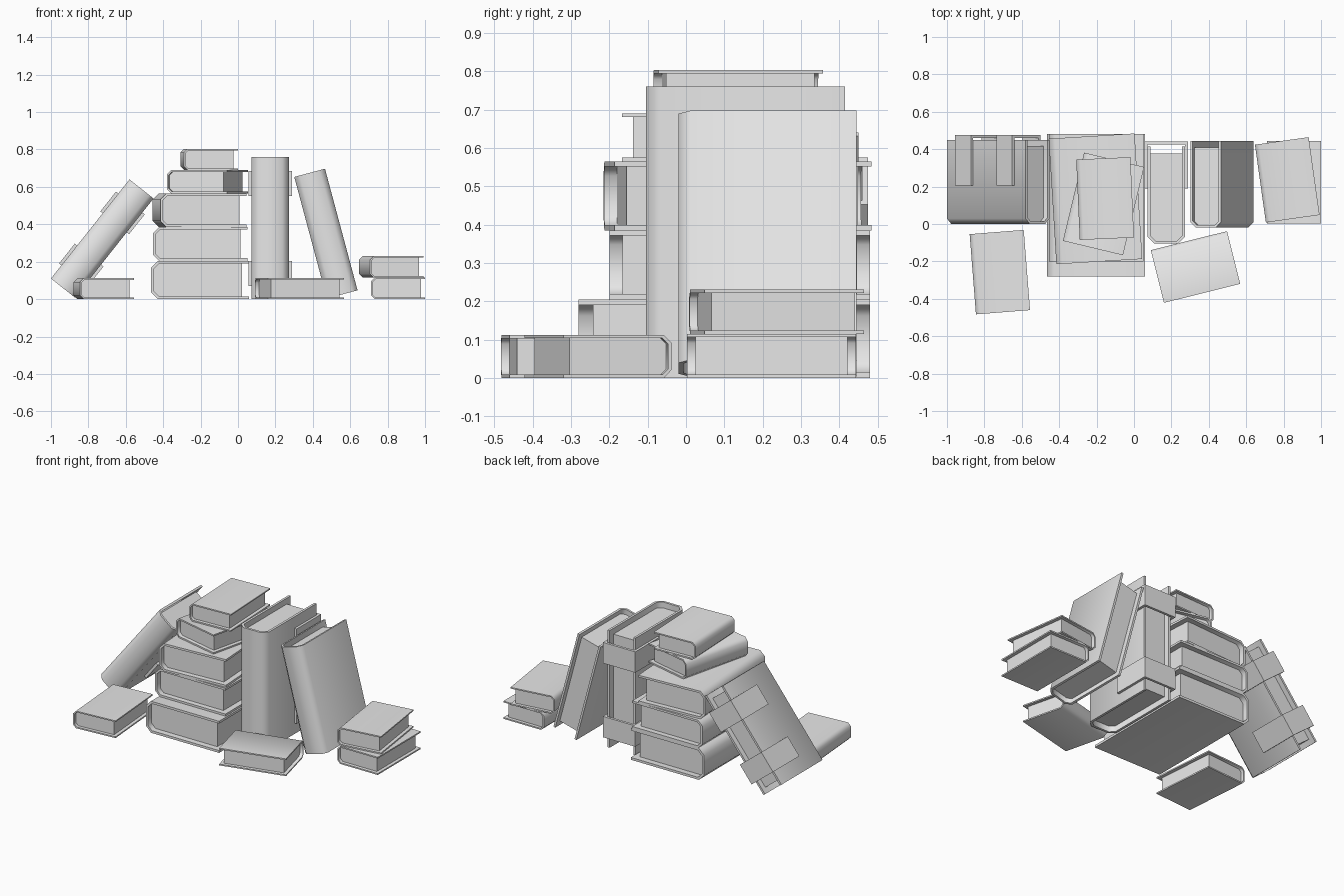
import bpy, bmesh
from math import radians
from mathutils import Matrix, Vector

if "Cube" in bpy.data.objects:
    bpy.data.objects.remove(bpy.data.objects["Cube"], do_unlink=True)

grey = bpy.data.materials.new("plain_grey")
grey.use_nodes = True
grey.diffuse_color = (0.8, 0.8, 0.8, 1)
grey.node_tree.nodes["Principled BSDF"].inputs["Base Color"].default_value = (0.8, 0.8, 0.8, 1)


def extrude(name, profile, y0, y1, matrix):
    """Extrude an (x, z) profile along the local height axis y."""
    bm = bmesh.new()
    face = bm.faces.new([bm.verts.new((x, y0, z)) for x, z in profile])
    moved = bmesh.ops.extrude_face_region(bm, geom=[face])["geom"]
    verts = [v for v in moved if isinstance(v, bmesh.types.BMVert)]
    bmesh.ops.translate(bm, verts=verts, vec=(0, y1 - y0, 0))
    bmesh.ops.recalc_face_normals(bm, faces=bm.faces)
    mesh = bpy.data.meshes.new(name)
    bm.to_mesh(mesh)
    bm.free()
    mesh.materials.append(grey)
    obj = bpy.data.objects.new(name, mesh)
    bpy.context.collection.objects.link(obj)
    obj.matrix_world = matrix
    return obj


def spine_line(end, inset, t, c):
    """Chamfered U running round the spine, pushed inward by inset."""
    k = c + 0.41 * inset
    return [(end, inset), (k, inset), (inset, k),
            (inset, t - k), (k, t - inset), (end, t - inset)]


def book(name, w, h, t, matrix, straps=(), strap_start=0):
    board, c = 0.02 * h, 0.18 * t
    # Folded cover: two boards joined by a chamfered spine
    cover = spine_line(w, 0, t, c) + spine_line(w, board, t, c)[::-1]
    obj = extrude(name + "_cover", cover, 0, h, matrix)
    bpy.ops.object.select_all(action="DESELECT")
    obj.select_set(True)
    bpy.context.view_layer.objects.active = obj
    bpy.ops.object.shade_smooth_by_angle(angle=radians(50))
    # Page block, recessed on three sides
    extrude(name + "_pages", spine_line(0.925 * w, 0.7 * board, t, c),
            0.05 * h, 0.95 * h, matrix)
    # Straps wrapped round the open edge
    s, end = 0.016, w + 0.025
    clasp = [(strap_start, -s), (end, -s), (end, t + s), (strap_start, t + s),
             (strap_start, t), (end - s, t), (end - s, 0), (strap_start, 0)]
    for i, y in enumerate(straps):
        extrude(f"{name}_strap_{i + 1}", clasp, y, y + 0.135, matrix)


def lying(x, y, z, turn):
    return Matrix.Translation((x, y, z)) @ Matrix.Rotation(radians(turn), 4, "Z")


# Turns a lying book upright with its spine to the front
UPRIGHT = Matrix(((0, 0, 1, 0), (1, 0, 0, 0), (0, 1, 0, 0), (0, 0, 0, 1)))


def standing(x, y, z, lean):
    return Matrix.Translation((x, y, z)) @ Matrix.Rotation(radians(lean), 4, "Y") @ UPRIGHT


# Central pile, bottom to top
book("pile_book_1", 0.525, 0.76, 0.205, lying(-0.465, -0.28, 0, 0))
book("pile_book_2", 0.505, 0.68, 0.18, lying(-0.455, -0.20, 0.205, 0))
book("pile_book_3", 0.46, 0.672, 0.18, lying(-0.415, -0.215, 0.385, 3.5))
book("pile_book_4", 0.33, 0.485, 0.125, lying(-0.38, -0.09, 0.565, -13.5))
book("pile_book_5", 0.29, 0.43, 0.113, lying(-0.29, -0.085, 0.69, 2.5))

# Small loose books on the floor
book("front_right_book", 0.29, 0.43, 0.112, lying(-0.845, -0.483, 0, 4.5))
book("front_left_book", 0.29, 0.42, 0.112, lying(0.09, -0.14, 0, -76))
book("side_lower_book", 0.29, 0.44, 0.115, lying(0.71, 0.003, 0, 0))
book("side_upper_book", 0.29, 0.42, 0.115, lying(0.705, 0.008, 0.115, 8))

# Standing and leaning books
book("upright_book", 0.52, 0.76, 0.2, standing(0.072, -0.105, 0, 0),
     straps=(0.07, 0.55), strap_start=0.295)
book("right_leaning_book", 0.45, 0.676, 0.164, standing(-1.0, 0, 0.11, 38.4),
     straps=(0.09, 0.445), strap_start=0.205)
book("left_leaning_book", 0.465, 0.673, 0.17, standing(0.475, -0.02, 0.003, -15))
